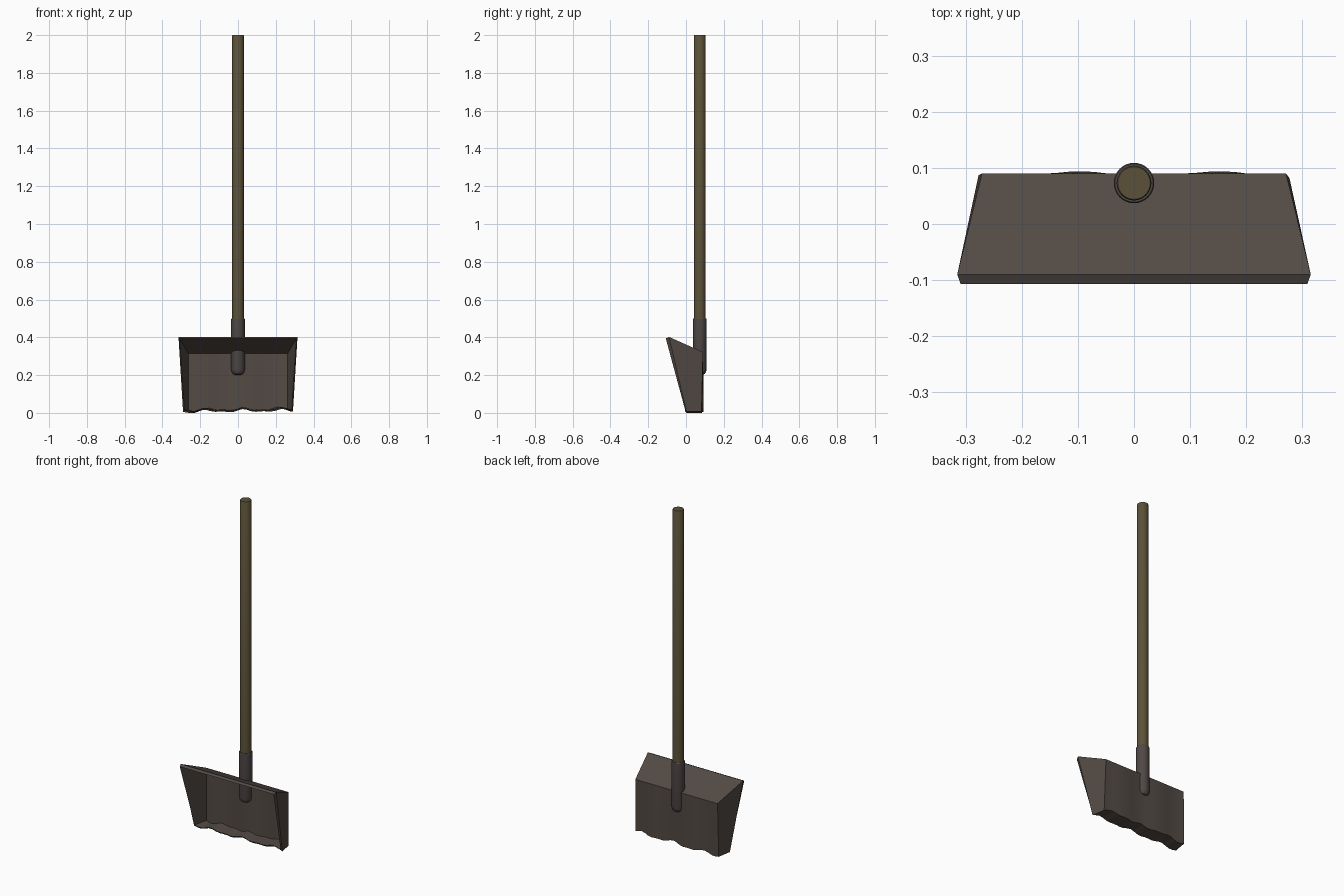
import bpy, bmesh, math

if "Cube" in bpy.data.objects:
    bpy.data.objects.remove(bpy.data.objects["Cube"])


def material(name, rgb):
    m = bpy.data.materials.new(name)
    m.diffuse_color = (*rgb, 1)
    m.use_nodes = True
    m.node_tree.nodes["Principled BSDF"].inputs["Base Color"].default_value = m.diffuse_color
    return m


def finish(bm, name, mat, angle=30):
    bmesh.ops.recalc_face_normals(bm, faces=bm.faces)
    me = bpy.data.meshes.new(name)
    bm.to_mesh(me)
    bm.free()
    ob = bpy.data.objects.new(name, me)
    bpy.context.collection.objects.link(ob)
    me.materials.append(mat)
    bpy.ops.object.select_all(action='DESELECT')
    ob.select_set(True)
    bpy.context.view_layer.objects.active = ob
    bpy.ops.object.shade_smooth_by_angle(angle=math.radians(angle))
    return ob


def lathe(name, profile, y, mat, sides=32):
    """Solid of revolution around a vertical axis, capped at both ends."""
    bm = bmesh.new()
    rings = []
    for r, z in profile:
        rings.append([bm.verts.new((r * math.cos(2 * math.pi * k / sides),
                                    y + r * math.sin(2 * math.pi * k / sides), z))
                      for k in range(sides)])
    for a, b in zip(rings, rings[1:]):
        for k in range(sides):
            n = (k + 1) % sides
            bm.faces.new((a[k], a[n], b[n], b[k]))
    bm.faces.new(rings[0])
    bm.faces.new(rings[-1])
    return finish(bm, name, mat)


wood = material("olive brown wood", (0.105, 0.083, 0.04))
steel = material("worn brown steel", (0.085, 0.068, 0.058))
iron = material("dark socket iron", (0.078, 0.064, 0.061))

# Scoop: one closed cross-section (half width, y, z) swept from left to right
section = [
    (0.315, -0.090, 0.402),   # outer top lip
    (0.271, 0.090, 0.322),    # outer back top
    (0.277, 0.088, 0.012),    # outer back bottom
    (0.291, 0.002, 0.012),    # outer bottom lip
    (0.284, -0.004, 0.020),   # inner bottom lip
    (0.262, 0.076, 0.022),    # inner back bottom
    (0.263, 0.078, 0.314),    # inner back top
    (0.309, -0.107, 0.394),   # inner top lip
]
N = 24
bm = bmesh.new()
cols = []
for i in range(N + 1):
    t = 2 * i / N - 1
    # battered bottom edge: gentle irregular waves
    wave = 0.006 * math.sin(9 * t + 0.6) + 0.004 * math.sin(17 * t) + 0.003 * t
    col = []
    for k, (w, y, z) in enumerate(section):
        low = 2 <= k <= 5
        dy = 0.006 * math.sin(7 * t + 4) if k in (2, 5) else 0
        col.append(bm.verts.new((w * t, y + dy, z + wave if low else z)))
    cols.append(col)
for a, b in zip(cols, cols[1:]):
    for k in range(8):
        n = (k + 1) % 8
        bm.faces.new((a[k], a[n], b[n], b[k]))
# side walls: outer skin, inner skin and front rim strip
for c in (cols[0], cols[-1]):
    bm.faces.new(c[:4])
    bm.faces.new(c[4:])
    bm.faces.new((c[0], c[3], c[4], c[7]))
low_z = min(v.co.z for v in bm.verts)
for v in bm.verts:
    if v.co.z < 0.1:
        v.co.z -= low_z
finish(bm, "scoop_blade", steel)

# Socket with a rounded lower end, and the long shaft
lathe("handle_socket", [(0.012, 0.2), (0.026, 0.206), (0.033, 0.216),
                        (0.036, 0.228), (0.036, 0.497), (0.034, 0.5)], 0.073, iron)
lathe("shaft", [(0.031, 0.4), (0.031, 1.996), (0.029, 2.0)], 0.073, wood)
